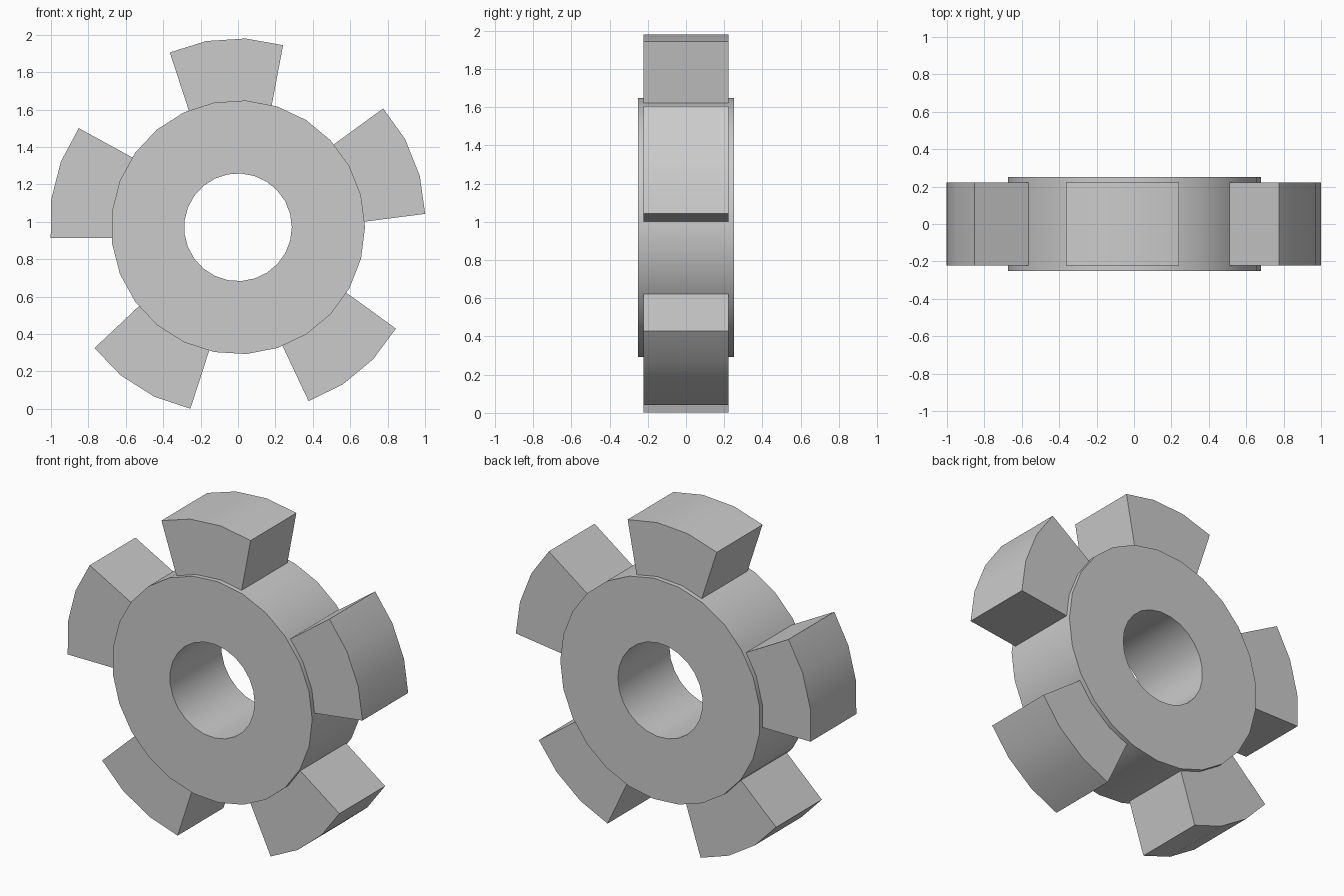
import bpy, bmesh
from math import radians, cos, sin

if "Cube" in bpy.data.objects:
    bpy.data.objects.remove(bpy.data.objects["Cube"])

CZ = 0.971          # height of the wheel centre
PHASE = 93.7        # direction of the first tooth, degrees
SIDES = 25


def polar(r, deg):
    a = radians(deg)
    return r * cos(a), r * sin(a)


def finish(bm, name):
    bmesh.ops.recalc_face_normals(bm, faces=bm.faces)
    mesh = bpy.data.meshes.new(name)
    bm.to_mesh(mesh)
    bm.free()
    obj = bpy.data.objects.new(name, mesh)
    bpy.context.collection.objects.link(obj)
    obj.location.z = CZ
    bpy.ops.object.select_all(action='DESELECT')
    obj.select_set(True)
    bpy.context.view_layer.objects.active = obj
    bpy.ops.object.shade_smooth_by_angle(angle=radians(30))
    return obj


# Hub: thick ring with a round bore
bm = bmesh.new()
rings = []
for r, y in ((0.679, -0.25), (0.679, 0.25), (0.288, 0.25), (0.288, -0.25)):
    ring = []
    for i in range(SIDES):
        x, z = polar(r, PHASE + (i + 0.5) * 360 / SIDES)
        ring.append(bm.verts.new((x, y, z)))
    rings.append(ring)
for k in range(4):
    a, b = rings[k], rings[(k + 1) % 4]
    for i in range(SIDES):
        j = (i + 1) % SIDES
        bm.faces.new((a[i], a[j], b[j], b[i]))
finish(bm, "hub")

# Teeth: slightly flared blocks with a curved outer face, rooted in the hub
tooth_profile = [(0.657, -19.3), (1.003, -17.6), (1.01, -6), (1.01, 6),
                 (1.003, 17.6), (0.657, 19.3)]
for t in range(5):
    bm = bmesh.new()
    outline = [polar(r, PHASE + 72 * t + a) for r, a in tooth_profile]
    face = bm.faces.new([bm.verts.new((x, -0.222, z)) for x, z in outline])
    ext = bmesh.ops.extrude_face_region(bm, geom=[face], use_keep_orig=True)
    new_verts = [g for g in ext["geom"] if isinstance(g, bmesh.types.BMVert)]
    bmesh.ops.translate(bm, verts=new_verts, vec=(0, 0.444, 0))
    finish(bm, f"tooth_{t + 1}")
